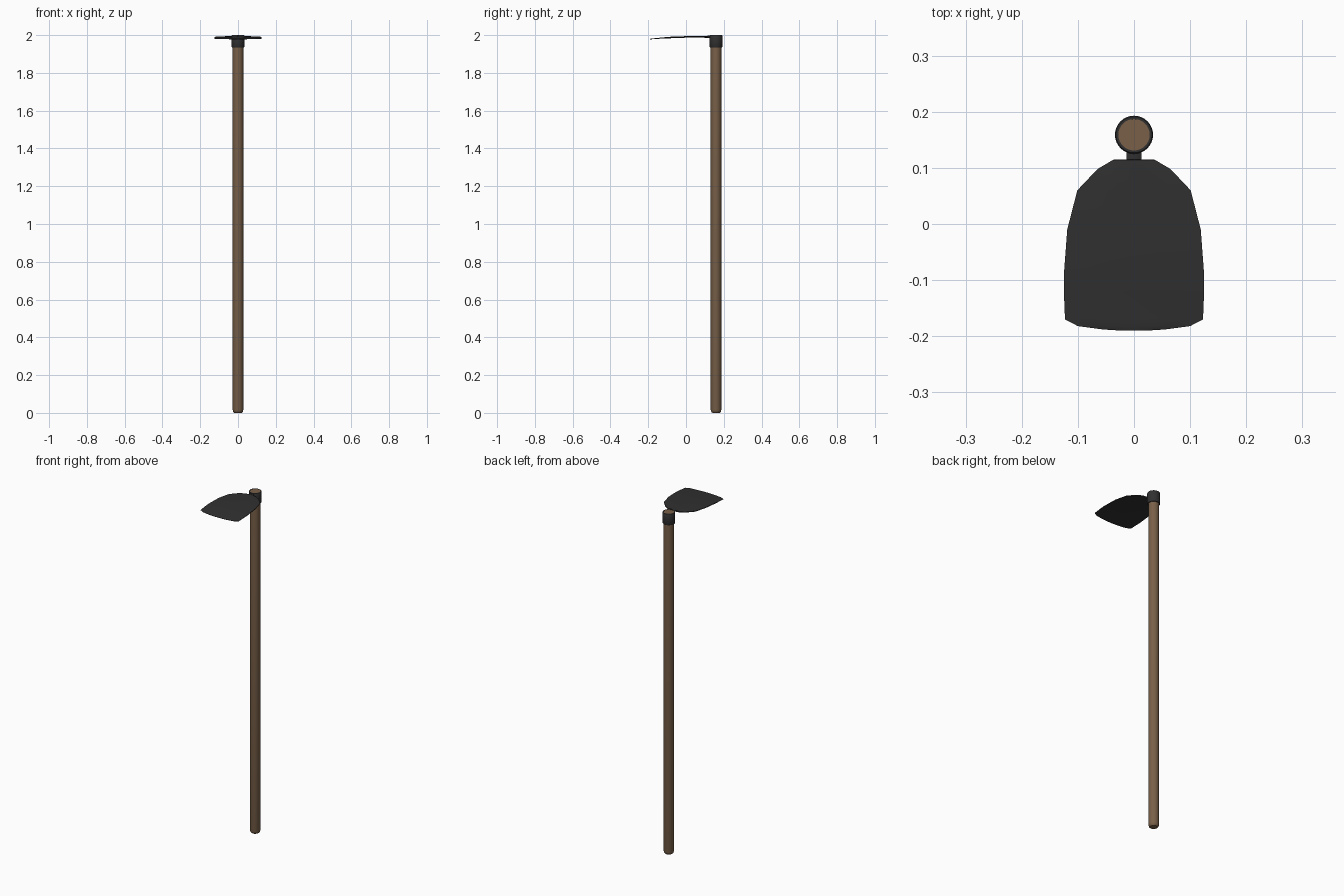
import bpy, bmesh, math

if "Cube" in bpy.data.objects:
    bpy.data.objects.remove(bpy.data.objects["Cube"])

SIDES = 32
POLE_Y = 0.159


def material(name, rgb):
    m = bpy.data.materials.new(name)
    m.diffuse_color = (*rgb, 1)
    m.use_nodes = True
    m.node_tree.nodes["Principled BSDF"].inputs["Base Color"].default_value = m.diffuse_color
    return m


wood = material("wood", (0.19, 0.117, 0.066))
iron = material("dark_iron", (0.03, 0.03, 0.03))


def finish(bm, name, mat, angle=35):
    bmesh.ops.remove_doubles(bm, verts=bm.verts, dist=1e-5)
    bmesh.ops.recalc_face_normals(bm, faces=bm.faces)
    me = bpy.data.meshes.new(name)
    bm.to_mesh(me)
    bm.free()
    me.materials.append(mat)
    ob = bpy.data.objects.new(name, me)
    bpy.context.collection.objects.link(ob)
    bpy.ops.object.select_all(action='DESELECT')
    ob.select_set(True)
    bpy.context.view_layer.objects.active = ob
    bpy.ops.object.shade_smooth_by_angle(angle=math.radians(angle))
    return ob


def lathe(name, profile, mat):
    """Spin an (r, z) profile around the pole axis."""
    bm = bmesh.new()
    vs = [bm.verts.new((r, POLE_Y, z)) for r, z in profile]
    es = [bm.edges.new(p) for p in zip(vs, vs[1:])]
    bmesh.ops.spin(bm, geom=vs + es, cent=(0, POLE_Y, 0), axis=(0, 0, 1),
                   angle=math.tau, steps=SIDES, use_merge=True)
    return finish(bm, name, mat)


# Wooden handle with a rounded foot
lathe("handle", [(0, 0), (0.019, 0), (0.025, 0.005), (0.028, 0.016),
                 (0.028, 1.999), (0, 1.999)], wood)

# Iron socket around the top of the handle
lathe("socket", [(0.027, 1.935), (0.032, 1.935), (0.034, 1.938),
                 (0.034, 1.997), (0.032, 2.0), (0.028, 2.0),
                 (0.027, 1.935)], iron)

# Blade: cross rows of (y, half width, mid z, centre half thickness)
rows = [(0.135, 0.013, 1.991, 0.006), (0.115, 0.013, 1.991, 0.006),
        (0.1145, 0.037, 1.991, 0.005), (0.098, 0.065, 1.991, 0.005),
        (0.06, 0.101, 1.991, 0.004), (-0.01, 0.119, 1.990, 0.004),
        (-0.09, 0.125, 1.987, 0.004), (-0.12, 0.125, 1.985, 0.003),
        (-0.17, 0.123, 1.981, 0.002), (-0.182, 0.100, 1.980, 0.002),
        (-0.188, 0.055, 1.979, 0.0015), (-0.190, 0.022, 1.979, 0.001)]
COLS = 6
bm = bmesh.new()
rings = []
for y, w, z, t in rows:
    us = [2 * i / COLS - 1 for i in range(COLS + 1)]
    half = [(u, t * (1 - 0.55 * u * u)) for u in us]
    ring = [bm.verts.new((u * w, y, z + h)) for u, h in half]
    ring += [bm.verts.new((u * w, y, z - h)) for u, h in reversed(half)]
    rings.append(ring)
n = len(rings[0])
for a, b in zip(rings, rings[1:]):
    for i in range(n):
        j = (i + 1) % n
        bm.faces.new((a[i], a[j], b[j], b[i]))
bm.faces.new(rings[0])
bm.faces.new(rings[-1])
finish(bm, "blade", iron)
